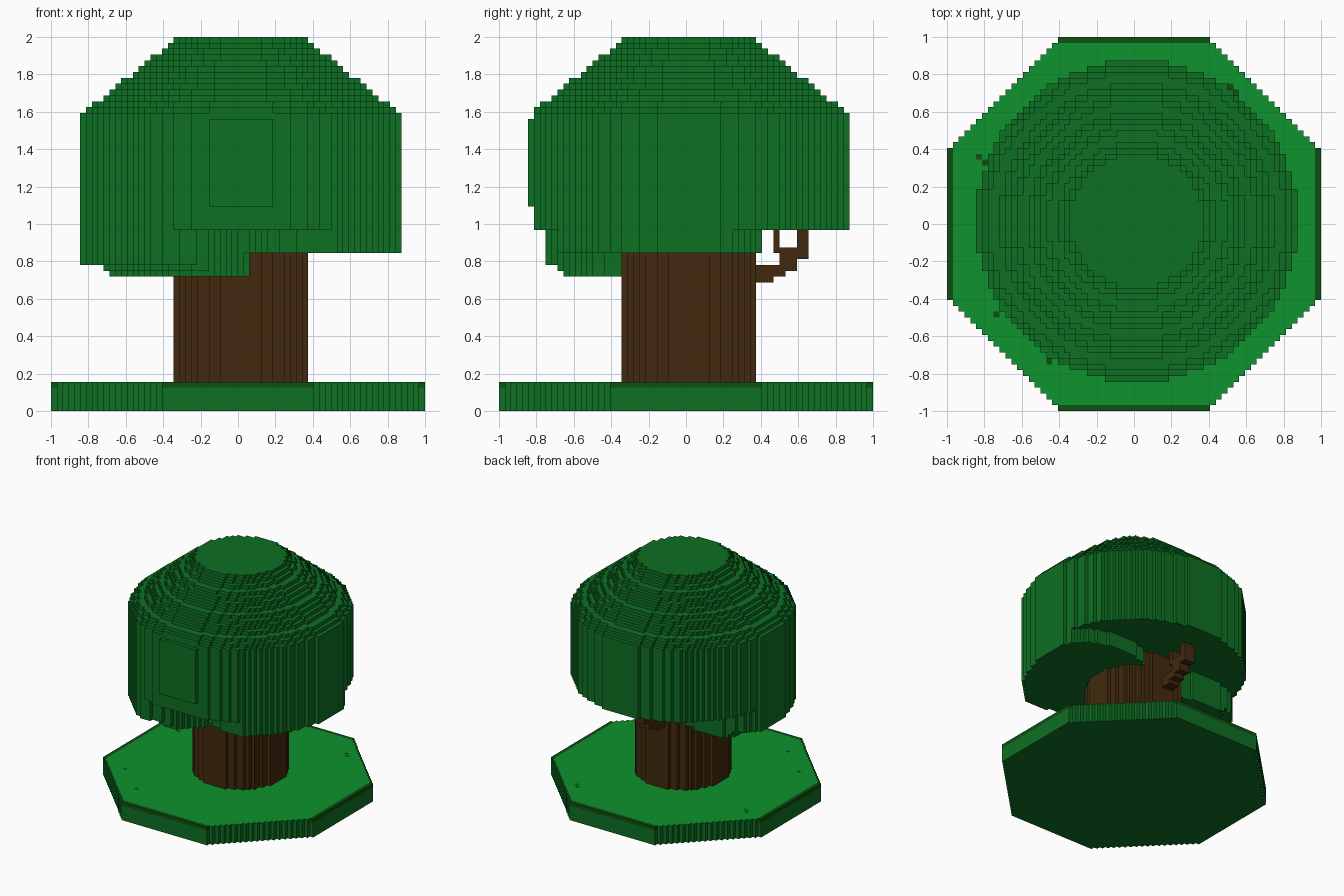
import bpy
import bmesh

cube = bpy.data.objects.get("Cube")
if cube:
    bpy.data.objects.remove(cube, do_unlink=True)

V = 1 / 32      # block size: the base is 64 blocks wide
MID = 32        # middle block of trunk and canopy


def srgb(r, g, b):
    def lin(c):
        c /= 255
        return c / 12.92 if c <= 0.04045 else ((c + 0.055) / 1.055) ** 2.4
    return (lin(r), lin(g), lin(b), 1.0)


def material(name, colour):
    m = bpy.data.materials.new(name)
    m.use_nodes = True
    m.diffuse_color = colour
    m.node_tree.nodes["Principled BSDF"].inputs["Base Color"].default_value = colour
    return m


leaf_green = material("leaf green", srgb(13, 112, 34))
grass_green = material("grass green", srgb(14, 146, 44))
edge_green = material("dark edge green", srgb(14, 80, 16))
bark_brown = material("bark brown", srgb(66, 42, 14))

# Outward direction and the four corners of each block side
SIDES = [
    ((1, 0, 0), [(1, 0, 0), (1, 1, 0), (1, 1, 1), (1, 0, 1)]),
    ((-1, 0, 0), [(0, 0, 0), (0, 0, 1), (0, 1, 1), (0, 1, 0)]),
    ((0, 1, 0), [(0, 1, 0), (0, 1, 1), (1, 1, 1), (1, 1, 0)]),
    ((0, -1, 0), [(0, 0, 0), (1, 0, 0), (1, 0, 1), (0, 0, 1)]),
    ((0, 0, 1), [(0, 0, 1), (1, 0, 1), (1, 1, 1), (0, 1, 1)]),
    ((0, 0, -1), [(0, 0, 0), (0, 1, 0), (1, 1, 0), (1, 0, 0)]),
]


def block_part(name, inside, z_range, mats, paint=None):
    """Skin every block where inside(i, j, k) holds, then merge flat areas."""
    cells = {(i, j, k) for k in range(*z_range) for i in range(64)
             for j in range(64) if inside(i, j, k)}
    bm = bmesh.new()
    verts = {}
    for c in sorted(cells):
        for d, corners in SIDES:
            if (c[0] + d[0], c[1] + d[1], c[2] + d[2]) in cells:
                continue
            loop = []
            for o in corners:
                p = (c[0] + o[0], c[1] + o[1], c[2] + o[2])
                if p not in verts:
                    verts[p] = bm.verts.new((p[0] * V - 1, p[1] * V - 1, p[2] * V))
                loop.append(verts[p])
            face = bm.faces.new(loop)
            if paint:
                face.material_index = paint(c, d)
    bmesh.ops.dissolve_limit(bm, angle_limit=0.01, verts=bm.verts[:],
                             edges=bm.edges[:], delimit={'MATERIAL'})
    mesh = bpy.data.meshes.new(name)
    bm.to_mesh(mesh)
    bm.free()
    for m in mats:
        mesh.materials.append(m)
    obj = bpy.data.objects.new(name, mesh)
    bpy.context.collection.objects.link(obj)
    return obj


def disc(i, j, ci, cj, r):
    return (i - ci) ** 2 + (j - cj) ** 2 <= r * r


# Octagonal grass base: bright top, dark strips on the straight edges, specks
SPECKS = {(5, 43), (6, 42), (48, 55), (49, 54), (8, 16), (17, 8)}


def in_base(i, j, k):
    return abs(i - 31.5) + abs(j - 31.5) <= 44.5


def paint_base(c, d):
    a, b = sorted((abs(c[0] - 31.5), abs(c[1] - 31.5)))
    if c[2] == 4 and d[2] >= 0 and b > 31 and a < 13:
        return 2
    if d[2] == 1:
        return 2 if (c[0], c[1]) in SPECKS else 1
    return 0


block_part("grass_base", in_base, (0, 5),
           [leaf_green, grass_green, edge_green], paint_base)

# Round trunk
block_part("trunk", lambda i, j, k: disc(i, j, MID, MID, 11.5), (5, 32), [bark_brown])

# Forked branch at the back: boxes as (j0, j1, k0, k1)
BRANCH = [(42, 47, 22, 25), (46, 49, 23, 25), (48, 51, 24, 27), (50, 53, 26, 28),
          (51, 53, 27, 32), (47, 48, 27, 32), (47, 51, 27, 28)]


def in_branch(i, j, k):
    return 30 <= i < 33 and any(a <= j < b and c <= k < d for a, b, c, d in BRANCH)


block_part("branch", in_branch, (22, 32), [bark_brown])


# Canopy: stepped dome over a drum, with two round lobes hanging below it
def rim_radius(k):
    if k >= 51:
        return 11.5 + round((63 - k) * 16 / 13)
    return {23: 22.5, 24: 23.5}.get(k, 27.5)


def front_limit(k):
    if k >= 50 or 31 <= k < 35:
        return 6
    if k >= 35:
        return 5
    return 7 if k >= 26 else 8


def in_canopy(i, j, k):
    if j < front_limit(k) or not disc(i, j, MID, MID, rim_radius(k)):
        return False
    low_lobe = disc(i, j, 17, 25, 17.6)
    high_lobe = disc(i, j, 46, 27, 17.6)
    return k >= 31 or low_lobe or (k >= 27 and high_lobe)


block_part("canopy", in_canopy, (23, 64), [leaf_green])
